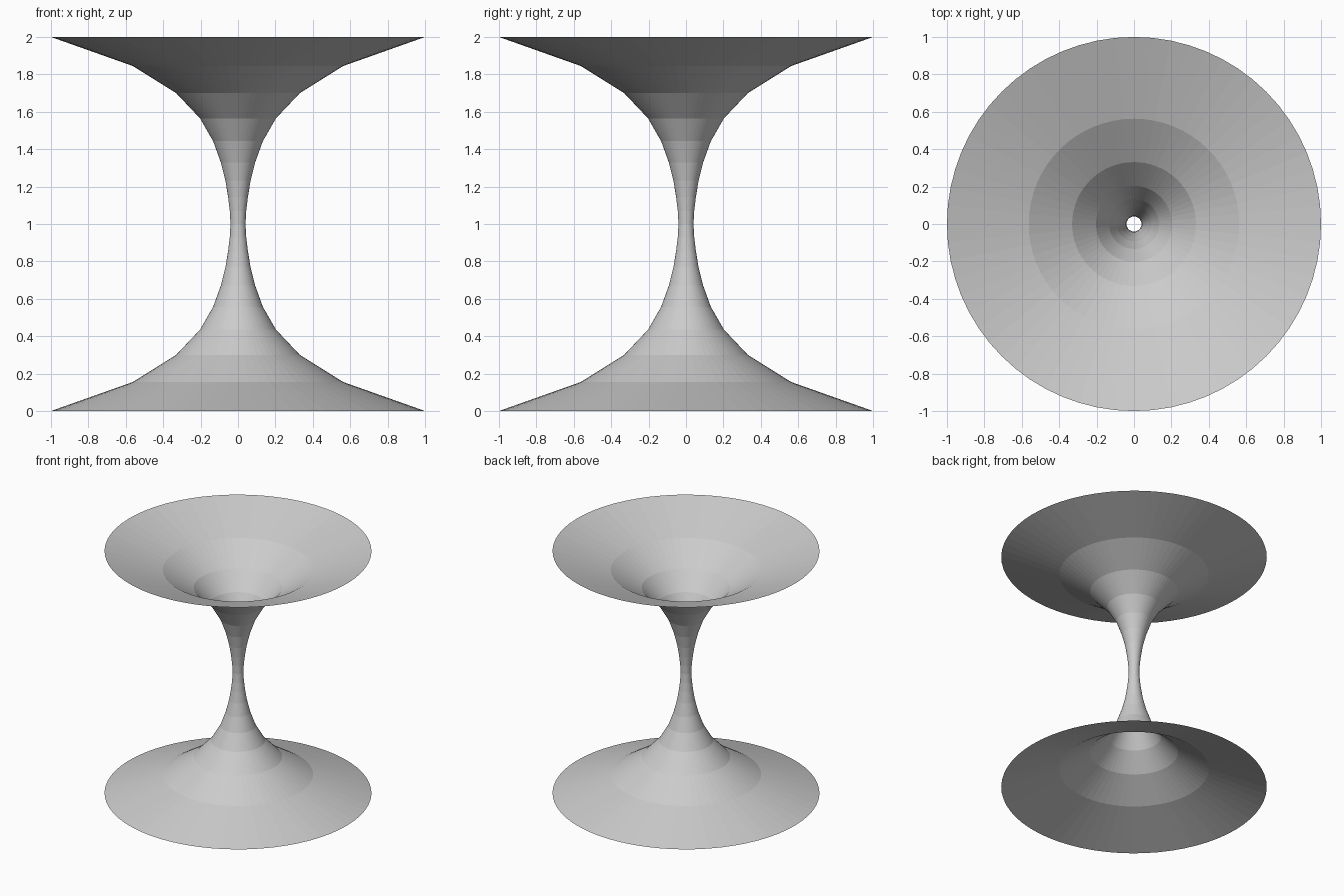
import bpy, bmesh, math

if "Cube" in bpy.data.objects:
    bpy.data.objects.remove(bpy.data.objects["Cube"])

SEGMENTS = 64

# Lower half of the flared profile: (radius, height), mirrored about z = 1
half = [(1.0, 0.0), (0.563, 0.155), (0.331, 0.30), (0.203, 0.435),
        (0.133, 0.557), (0.092, 0.67), (0.067, 0.77), (0.053, 0.855),
        (0.044, 0.93), (0.04, 1.0)]
profile = half + [(r, 2.0 - z) for r, z in reversed(half[:-1])]

grey = bpy.data.materials.new("light grey")
grey.diffuse_color = (0.6, 0.6, 0.6, 1.0)
grey.use_nodes = True
grey.node_tree.nodes["Principled BSDF"].inputs["Base Color"].default_value = grey.diffuse_color

# Open hourglass funnel, a single thin surface of revolution
bm = bmesh.new()
rings = []
for r, z in profile:
    rings.append([bm.verts.new((r * math.cos(2 * math.pi * i / SEGMENTS),
                                r * math.sin(2 * math.pi * i / SEGMENTS), z))
                  for i in range(SEGMENTS)])
for low, high in zip(rings, rings[1:]):
    for i in range(SEGMENTS):
        j = (i + 1) % SEGMENTS
        bm.faces.new((low[i], low[j], high[j], high[i]))

mesh = bpy.data.meshes.new("double_funnel")
bm.to_mesh(mesh)
bm.free()
mesh.materials.append(grey)
funnel = bpy.data.objects.new("double_funnel", mesh)
bpy.context.collection.objects.link(funnel)
